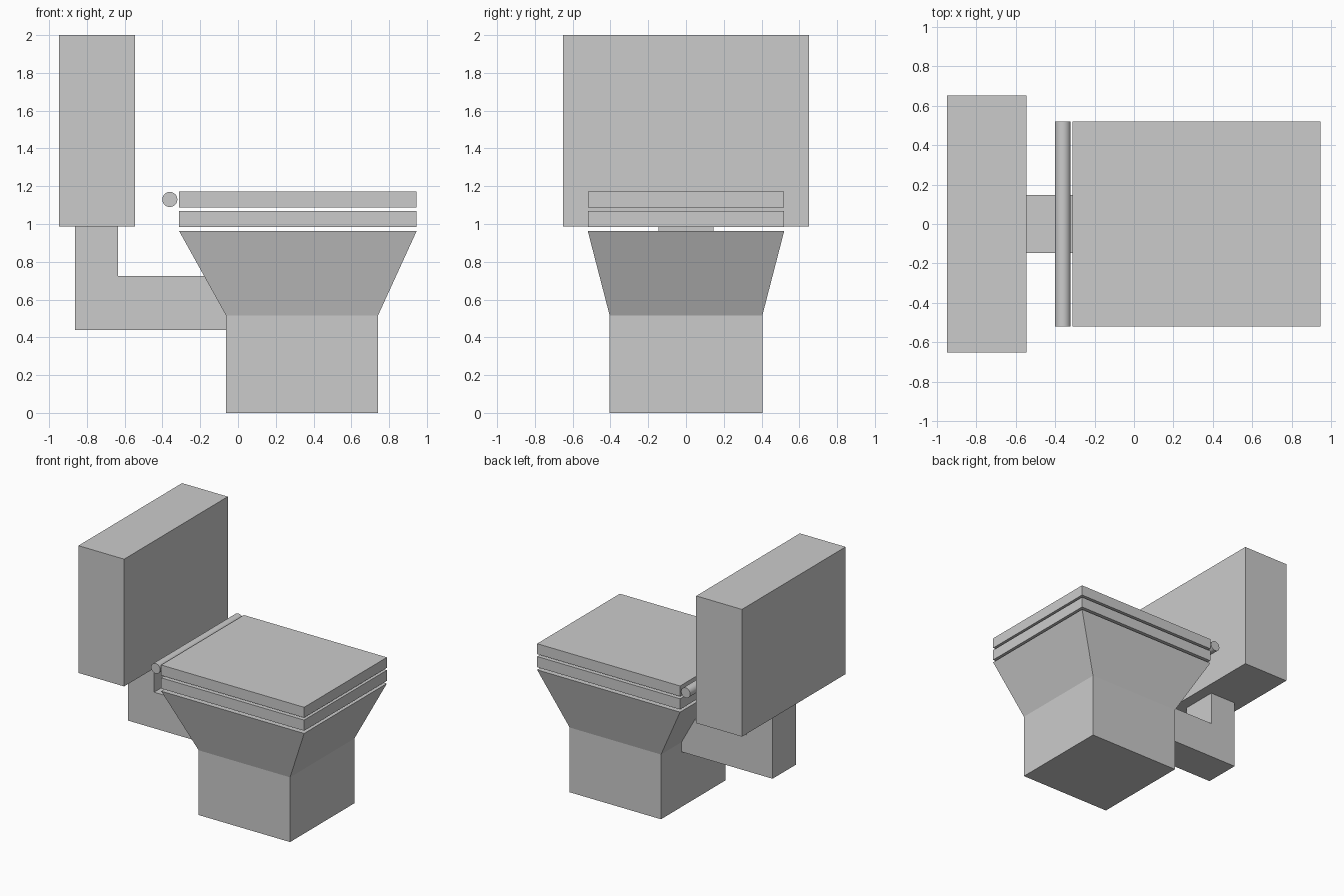
import bpy, bmesh, math

if "Cube" in bpy.data.objects:
    bpy.data.objects.remove(bpy.data.objects["Cube"])


def finish(name, bm):
    bmesh.ops.recalc_face_normals(bm, faces=bm.faces)
    mesh = bpy.data.meshes.new(name)
    bm.to_mesh(mesh)
    bm.free()
    obj = bpy.data.objects.new(name, mesh)
    bpy.context.collection.objects.link(obj)
    return obj


def loft(name, sections):
    """Stack rectangles (x0, x1, half_width, z) into a closed solid."""
    bm = bmesh.new()
    rings = [[bm.verts.new(p) for p in ((x0, -w, z), (x1, -w, z), (x1, w, z), (x0, w, z))]
             for x0, x1, w, z in sections]
    for a, b in zip(rings, rings[1:]):
        for i in range(4):
            j = (i + 1) % 4
            bm.faces.new((a[i], a[j], b[j], b[i]))
    bm.faces.new(rings[0])
    bm.faces.new(rings[-1])
    return finish(name, bm)


def extrude_profile(name, points, half_width):
    """Extrude an xz outline symmetrically along y."""
    bm = bmesh.new()
    face = bm.faces.new([bm.verts.new((x, -half_width, z)) for x, z in points])
    new = bmesh.ops.extrude_face_region(bm, geom=[face])["geom"]
    verts = [v for v in new if isinstance(v, bmesh.types.BMVert)]
    bmesh.ops.translate(bm, verts=verts, vec=(0, 2 * half_width, 0))
    return finish(name, bm)


# Pedestal flaring into the bowl
loft("bowl", [(-0.063, 0.741, 0.404, 0), (-0.063, 0.741, 0.404, 0.515),
              (-0.312, 0.946, 0.52, 0.963)])

# Seat and closed lid, with thin gaps between
for name, z0, z1 in (("seat", 0.984, 1.069), ("lid", 1.088, 1.171)):
    loft(name, [(-0.312, 0.946, 0.52, z) for z in (z0, z1)])

# Water tank
loft("tank", [(-0.948, -0.546, 0.651, z) for z in (0.988, 2.0)])

# Elbow pipe from the tank into the back of the bowl
extrude_profile("elbow_pipe", [(-0.864, 0.988), (-0.864, 0.438), (-0.06, 0.438),
                               (-0.06, 0.515), (-0.177, 0.725), (-0.636, 0.725),
                               (-0.636, 0.988)], 0.146)

# Hinge rod behind the lid
bpy.ops.mesh.primitive_cylinder_add(vertices=32, radius=0.04, depth=1.04,
                                    location=(-0.361, 0, 1.13),
                                    rotation=(math.pi / 2, 0, 0))
bpy.context.object.name = "hinge_rod"
bpy.ops.object.shade_smooth_by_angle()
